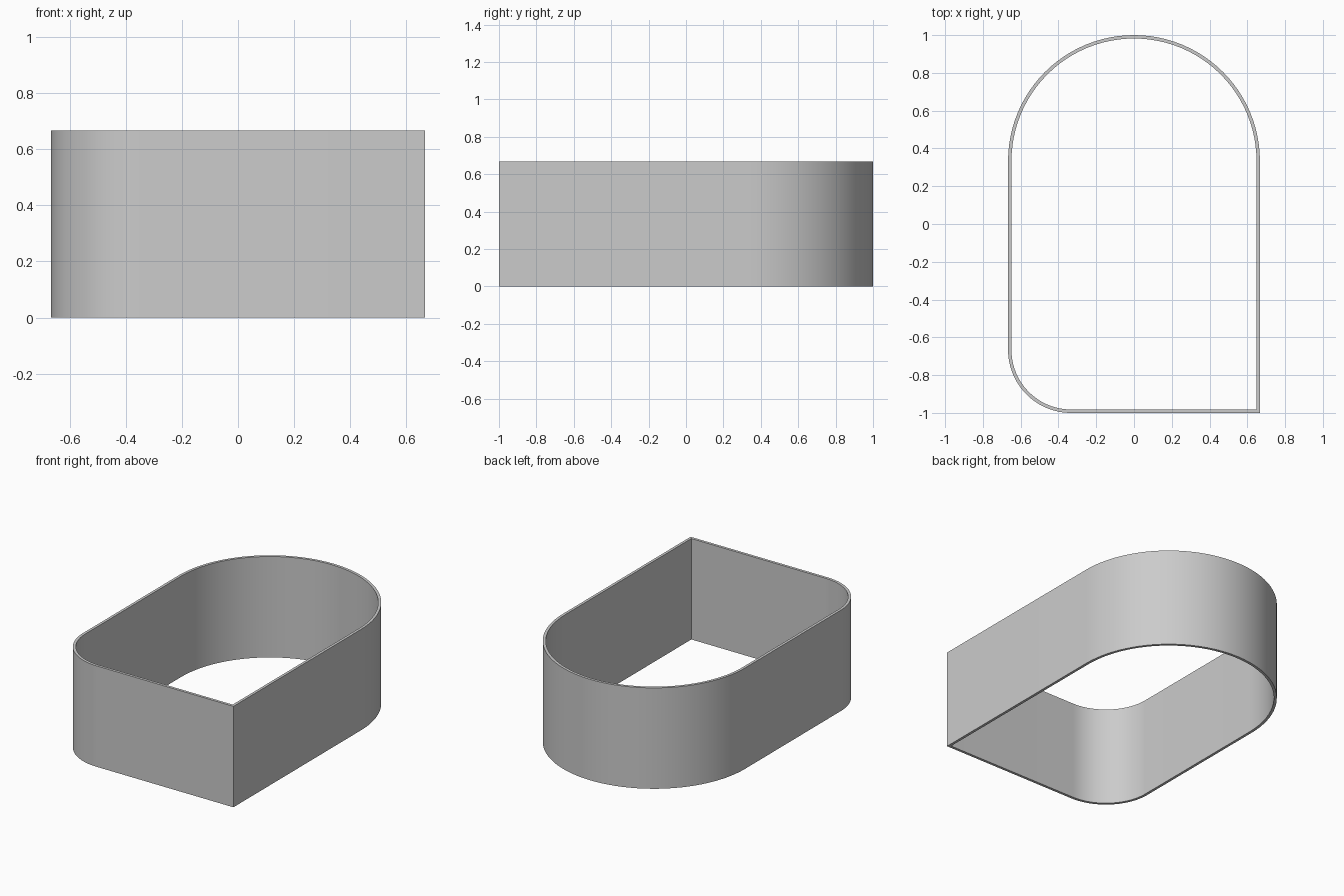
import bpy, bmesh
from math import sin, cos, pi, radians

cube = bpy.data.objects.get("Cube")
if cube:
    bpy.data.objects.remove(cube, do_unlink=True)

HALF_W, HALF_L, HEIGHT, WALL = 2 / 3, 1.0, 2 / 3, 0.018
CORNER_R = 1 / 3


def arc(cx, cy, r, start, end, steps):
    angles = [start + (end - start) * i / steps for i in range(steps + 1)]
    return [(cx + r * cos(a), cy + r * sin(a)) for a in angles]


def outline(inset):
    """Square front-left corner, half-round back, rounded front-right corner."""
    pts = [(HALF_W - inset, -HALF_L + inset)]
    pts += arc(0, HALF_L - HALF_W, HALF_W - inset, 0, pi, 48)
    pts += arc(-HALF_W + CORNER_R, -HALF_L + CORNER_R, CORNER_R - inset,
               pi, 1.5 * pi, 24)
    return pts


grey = bpy.data.materials.new("light grey")
grey.use_nodes = True
colour = (0.6, 0.6, 0.6, 1)
grey.diffuse_color = colour
grey.node_tree.nodes["Principled BSDF"].inputs["Base Color"].default_value = colour

# Wall: four matching loops bridged into an open-ended tube
bm = bmesh.new()
loops = [[bm.verts.new((x, y, z)) for x, y in outline(inset)]
         for inset, z in ((0, 0), (0, HEIGHT), (WALL, HEIGHT), (WALL, 0))]
n = len(loops[0])
for k in range(4):
    a, b = loops[k], loops[(k + 1) % 4]
    for i in range(n):
        j = (i + 1) % n
        bm.faces.new((a[i], a[j], b[j], b[i]))
bmesh.ops.recalc_face_normals(bm, faces=bm.faces)
mesh = bpy.data.meshes.new("curved_wall")
bm.to_mesh(mesh)
bm.free()

wall = bpy.data.objects.new("curved_wall", mesh)
bpy.context.collection.objects.link(wall)
mesh.materials.append(grey)

bpy.ops.object.select_all(action="DESELECT")
wall.select_set(True)
bpy.context.view_layer.objects.active = wall
bpy.ops.object.shade_smooth_by_angle(angle=radians(30))
